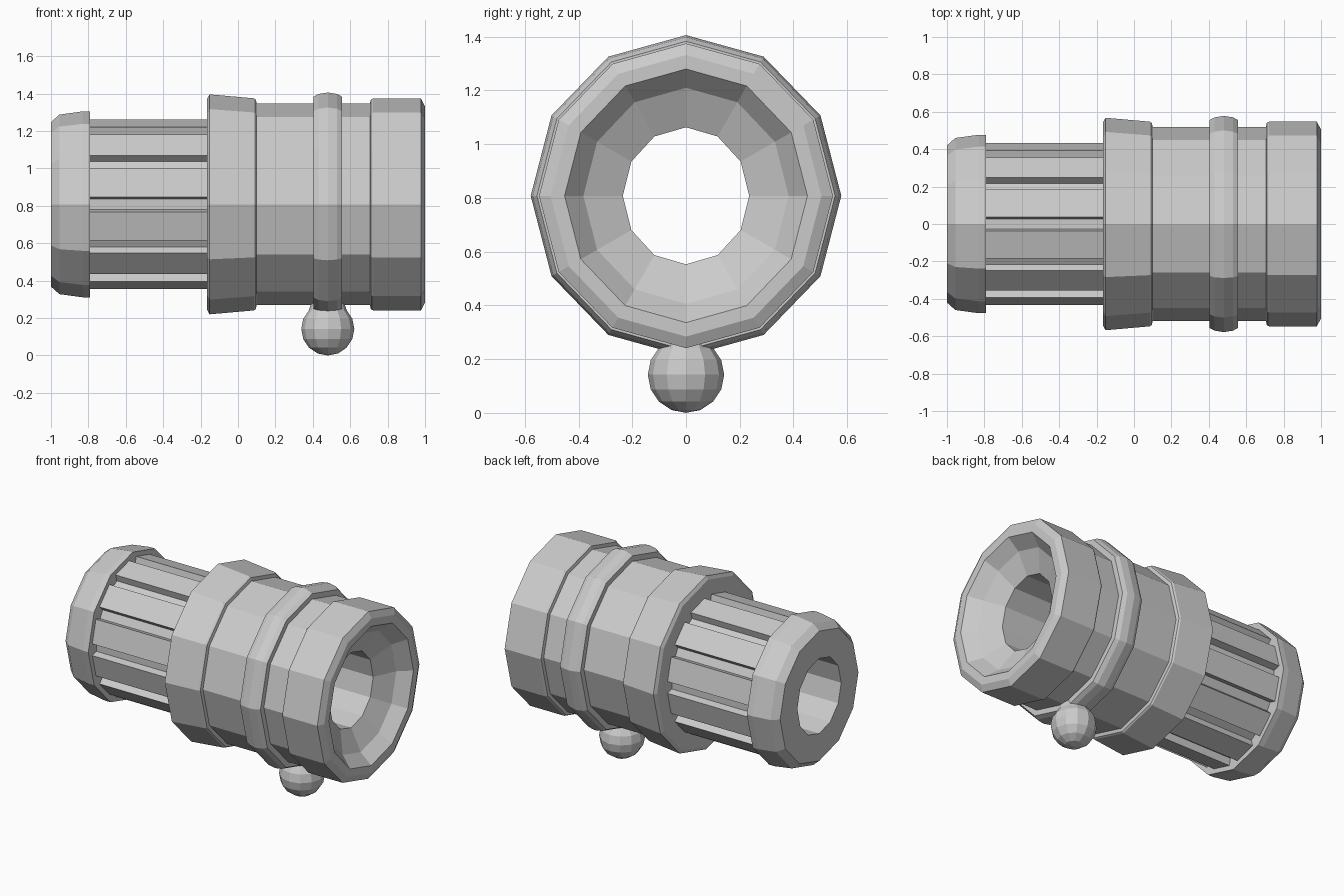
import bpy
from math import sin, cos, pi, radians

if "Cube" in bpy.data.objects:
    bpy.data.objects.remove(bpy.data.objects["Cube"])

AXIS_Z = 0.808   # height of the barrel axis
SIDES = 12


def make_mesh(name, verts, faces):
    mesh = bpy.data.meshes.new(name)
    mesh.from_pydata(verts, [], faces)
    mesh.update()
    obj = bpy.data.objects.new(name, mesh)
    bpy.context.collection.objects.link(obj)
    return obj


def around(x, r, a):
    # slightly taller than wide cross-section
    return (x, (r - 0.02) * cos(a), AXIS_Z + r * sin(a))


def bridge(rows, n):
    return [(i * n + j, i * n + (j + 1) % n,
             (i + 1) * n + (j + 1) % n, (i + 1) * n + j)
            for i in range(rows - 1) for j in range(n)]


def lathe(name, profile):
    verts = [around(x, r, 2 * pi * j / SIDES) for x, r in profile for j in range(SIDES)]
    return make_mesh(name, verts, bridge(len(profile), SIDES))


# Rear end cap
lathe("end_cap", [(-1, .255), (-1, .44), (-.955, .48), (-.83, .497),
                  (-.79, .497), (-.79, .39)])

# Stepped front housing with recessed mouth
lathe("housing", [(-.165, .39), (-.165, .565), (-.152, .588), (.085, .567),
                  (.095, .56), (.1, .538), (.705, .538), (.71, .56), (.722, .567),
                  (.978, .567), (1, .524), (1, .472), (.92, .402), (.85, .255)])

# Through bore
lathe("bore", [(.85, .255), (-1, .255)])

# Raised collar around the housing
lathe("collar", [(.403, .52), (.403, .575), (.43, .59), (.48, .598),
                 (.53, .59), (.557, .575), (.557, .52)])

# Ribbed grip: one rib per flat of the barrel
section = []
for k in range(SIDES):
    mid = 15 + 30 * k
    section += [(.408, mid - 11), (.455, mid - 10), (.455, mid + 10), (.408, mid + 11)]
verts = [around(x, r, radians(a)) for x in (-.795, -.16) for r, a in section]
make_mesh("ribbed_grip", verts, bridge(2, len(section)))

# Ball foot and its neck
bpy.ops.mesh.primitive_uv_sphere_add(segments=12, ring_count=8, radius=.142,
                                     location=(.48, 0, .142))
bpy.context.object.name = "ball_foot"
bpy.ops.mesh.primitive_cone_add(vertices=12, radius1=.105, radius2=.077, depth=.08,
                                location=(.48, 0, .272))
bpy.context.object.name = "ball_neck"
